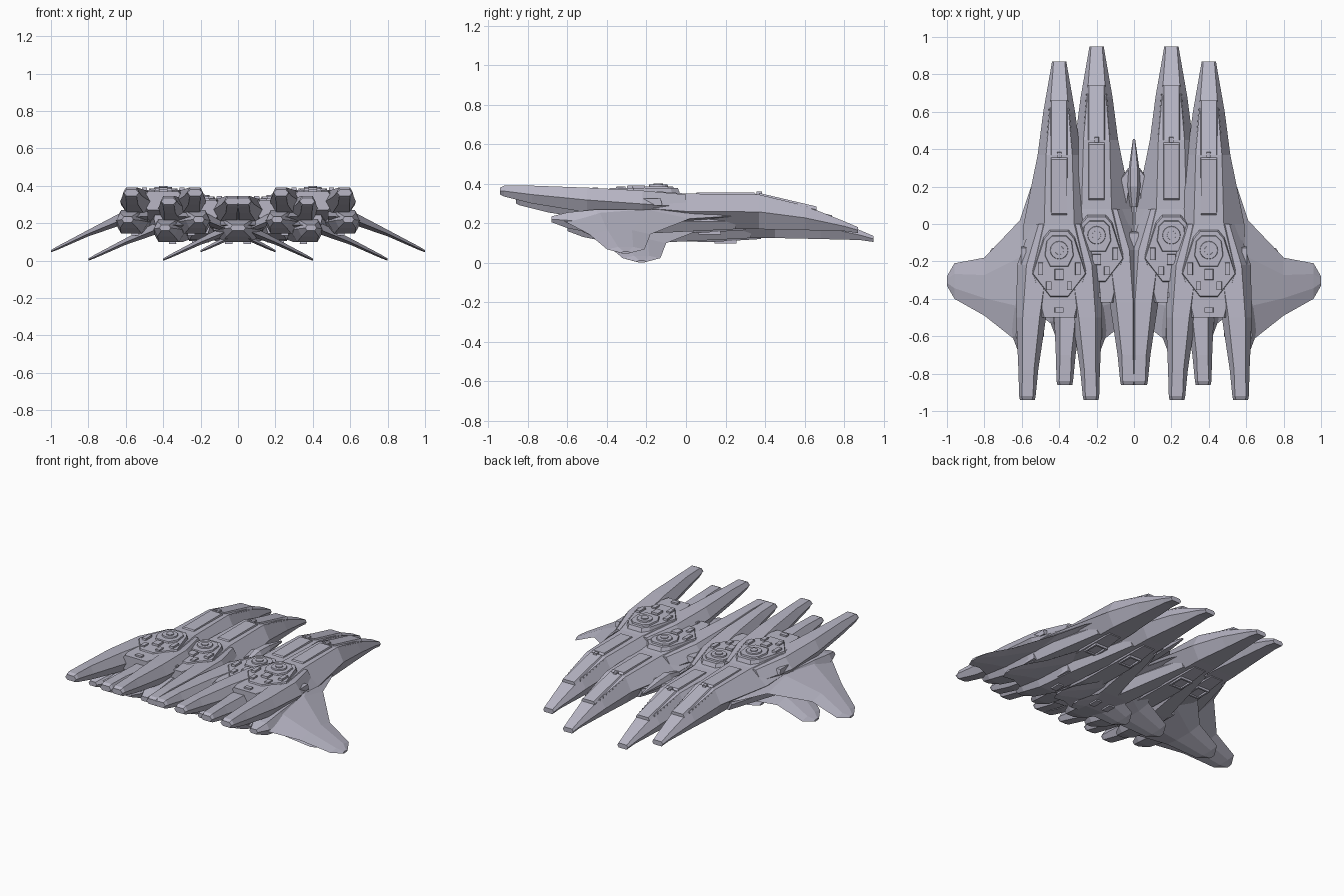
import bpy, bmesh, math
from mathutils import Vector

if "Cube" in bpy.data.objects:
    bpy.data.objects.remove(bpy.data.objects["Cube"])

COLOUR = (.48, .47, .56, 1)
hull_grey = bpy.data.materials.new("pale hull grey")
hull_grey.use_nodes = True
hull_grey.diffuse_color = COLOUR
hull_grey.node_tree.nodes["Principled BSDF"].inputs["Base Color"].default_value = COLOUR

SIDES = (-1, 1)


def loft(bm, rings):
    """Skin a list of closed rings and cap both ends."""
    rows = [[bm.verts.new(point) for point in ring] for ring in rings]
    for near, far in zip(rows, rows[1:]):
        for i in range(len(near)):
            bm.faces.new((near[i - 1], near[i], far[i], far[i - 1]))
    bm.faces.new(rows[0])
    bm.faces.new(reversed(rows[-1]))


def section(y, flat, waist, top, bottom, centre=0):
    """Six-sided section: flat top and bottom, wide waist halfway up."""
    middle = (top + bottom) / 2
    return [(centre - flat, y, top), (centre + flat, y, top), (centre + waist, y, middle),
            (centre + flat, y, bottom), (centre - flat, y, bottom), (centre - waist, y, middle)]


def slab(bm, outline, bottom, top, taper=.93):
    """Extrude a plan outline upward, shrinking it towards its centre."""
    centre = sum((Vector(point) for point in outline), Vector((0, 0))) / len(outline)
    loft(bm, [[(*centre.lerp(Vector(point), scale), z) for point in outline]
              for z, scale in ((bottom, 1), (top, taper))])


def plate(bm, half_outline, bottom, top):
    """Slab from the left half of its outline, mirrored."""
    other_half = [(-x, y) for x, y in reversed(half_outline)]
    slab(bm, half_outline + other_half, bottom, top)


def box(bm, x, y, bottom, top, width, length, taper=.9):
    corners = [(-1, -1), (1, -1), (1, 1), (-1, 1)]
    outline = [(x + i * width / 2, y + j * length / 2) for i, j in corners]
    slab(bm, outline, bottom, top, taper)


def disc(bm, y, radius, bottom, top, sides=16):
    angles = [math.tau * i / sides for i in range(sides)]
    outline = [(radius * math.cos(a), y + radius * math.sin(a)) for a in angles]
    slab(bm, outline, bottom, top)


def make_mesh(name, build, mirrored=False):
    bm = bmesh.new()
    build(bm)
    if mirrored:
        copy = bmesh.ops.duplicate(bm, geom=bm.verts[:] + bm.edges[:] + bm.faces[:])
        for item in copy["geom"]:
            if isinstance(item, bmesh.types.BMVert):
                item.co.x *= -1
    bmesh.ops.recalc_face_normals(bm, faces=bm.faces)
    mesh = bpy.data.meshes.new(name)
    bm.to_mesh(mesh)
    bm.free()
    mesh.materials.append(hull_grey)
    return mesh


def add_object(name, mesh, location=(0, 0, 0)):
    thing = bpy.data.objects.new(name, mesh)
    thing.location = location
    bpy.context.collection.objects.link(thing)


# Main hull, from the notch between the prongs to the tail tip
def build_hull(bm):
    loft(bm, [
        section(y=-.5, flat=.08, waist=.12, top=.37, bottom=.27),
        section(y=-.25, flat=.14, waist=.2, top=.37, bottom=.19),
        section(y=0, flat=.08, waist=.19, top=.35, bottom=.17),
        section(y=.37, flat=.07, waist=.115, top=.345, bottom=.17),
        section(y=.6, flat=.05, waist=.085, top=.29, bottom=.165),
        section(y=.8, flat=.035, waist=.05, top=.21, bottom=.16),
        section(y=.87, flat=.03, waist=.038, top=.18, bottom=.15)])


# Forward prongs, converging on the hull
def build_prong(bm):
    loft(bm, [
        section(y=-.94, centre=.17, flat=.025, waist=.04, top=.38, bottom=.345),
        section(y=-.92, centre=.17, flat=.03, waist=.044, top=.39, bottom=.335),
        section(y=-.78, centre=.165, flat=.03, waist=.053, top=.39, bottom=.3),
        section(y=-.5, centre=.15, flat=.045, waist=.08, top=.38, bottom=.255),
        section(y=-.22, centre=.12, flat=.055, waist=.105, top=.365, bottom=.23),
        section(y=0, centre=.07, flat=.04, waist=.08, top=.345, bottom=.22)])


# Lower pods slung beneath the prongs
def build_pod(bm):
    loft(bm, [
        section(y=-.68, centre=.19, flat=.02, waist=.03, top=.235, bottom=.205),
        section(y=-.6, centre=.185, flat=.045, waist=.065, top=.255, bottom=.175),
        section(y=-.45, centre=.17, flat=.055, waist=.09, top=.27, bottom=.145),
        section(y=-.25, centre=.15, flat=.055, waist=.09, top=.27, bottom=.145),
        section(y=.25, centre=.06, flat=.03, waist=.05, top=.25, bottom=.17)])


def wing_rib(x, rear, front, top, thick):
    """Flattened six-sided rib with sharp leading and trailing edges."""
    chord = front - rear
    inset_rear, inset_front = rear + chord * .3, front - chord * .3
    edge, bottom = top - thick * .6, top - thick
    return [(x, rear, edge), (x, inset_rear, top), (x, inset_front, top),
            (x, front, edge), (x, inset_front, bottom), (x, inset_rear, bottom)]


# Drooping wings, root to rounded tip
def build_wing(bm):
    loft(bm, [
        wing_rib(x=.08, rear=.32, front=-.6, top=.29, thick=.09),
        wing_rib(x=.15, rear=.2, front=-.64, top=.285, thick=.085),
        wing_rib(x=.21, rear=.02, front=-.64, top=.265, thick=.07),
        wing_rib(x=.4, rear=-.18, front=-.49, top=.165, thick=.035),
        wing_rib(x=.56, rear=-.21, front=-.4, top=.08, thick=.02),
        wing_rib(x=.6, rear=-.28, front=-.33, top=.057, thick=.012)])


# Raised command deck with stepped plates and a turret ring
def build_deck(bm):
    plate(bm, [(.05, -.03), (.085, -.07), (.15, -.27), (.05, -.4)], bottom=.35, top=.378)
    plate(bm, [(.04, -.06), (.07, -.09), (.08, -.17), (.05, -.23)], bottom=.37, top=.387)
    for radius, top in ((.05, .395), (.025, .4)):
        disc(bm, y=-.14, radius=radius, bottom=.38, top=top)
    box(bm, x=0, y=-.27, bottom=.37, top=.39, width=.05, length=.06)
    box(bm, x=0, y=-.46, bottom=.36, top=.38, width=.05, length=.03)
    for side in SIDES:
        box(bm, x=side * .1, y=-.24, bottom=.37, top=.39, width=.03, length=.07)
        box(bm, x=side * .055, y=-.33, bottom=.37, top=.387, width=.03, length=.05)


# Long dorsal panel with rows of small ports down the tail
def build_spine(bm):
    start, slope = .37, .235
    loft(bm, [section(y=y, flat=.04, waist=.05, top=.353 - slope * (y - start),
                      bottom=.32 - slope * (y - start)) for y in (start, .66)])
    box(bm, x=0, y=.2, bottom=.34, top=.356, width=.09, length=.32)
    box(bm, x=0, y=start, bottom=.34, top=.36, width=.025, length=.03)
    for side in SIDES:
        for i in range(1, 9):
            along = i * .03
            height = .335 - slope * along
            box(bm, x=side * (.07 - along * .07), y=start + along, bottom=height - .006,
                top=height + .006, width=.006, length=.008)


# Belly keel, bay frame, underside blocks and flank panels
def build_belly(bm):
    loft(bm, [
        section(y=-.42, flat=.04, waist=.05, top=.26, bottom=.19),
        section(y=-.25, flat=.06, waist=.08, top=.24, bottom=.155),
        section(y=.05, flat=.06, waist=.08, top=.22, bottom=.15),
        section(y=.3, flat=.04, waist=.055, top=.21, bottom=.165)])
    for side in SIDES:
        box(bm, x=side * .04, y=.12, bottom=.143, top=.175, width=.012, length=.11)
        box(bm, x=0, y=.12 + side * .05, bottom=.143, top=.175, width=.09, length=.012)
        box(bm, x=side * .15, y=-.38, bottom=.135, top=.17, width=.04, length=.07)
        box(bm, x=side * .2, y=-.25, bottom=.15, top=.2, width=.035, length=.1)
        box(bm, x=side * .19, y=-.2, bottom=.29, top=.325, width=.03, length=.16)


# Small winged dart in the gap between the two inner craft
def build_dart(bm):
    loft(bm, [
        section(y=.09, flat=.01, waist=.02, top=.235, bottom=.205),
        section(y=.2, flat=.02, waist=.035, top=.265, bottom=.205),
        section(y=.3, flat=.018, waist=.028, top=.26, bottom=.21),
        section(y=.455, flat=.004, waist=.006, top=.23, bottom=.22)])
    plate(bm, [(.03, .3), (.1, .21), (.09, .17), (.045, .1), (.03, .18)],
          bottom=.215, top=.235)


# Four copies of the same craft, the inner pair set back and lower
craft_parts = {
    "hull": make_mesh("hull", build_hull),
    "prongs": make_mesh("prongs", build_prong, mirrored=True),
    "lower_pods": make_mesh("lower_pods", build_pod, mirrored=True),
    "wings": make_mesh("wings", build_wing, mirrored=True),
    "command_deck": make_mesh("command_deck", build_deck),
    "dorsal_spine": make_mesh("dorsal_spine", build_spine),
    "belly": make_mesh("belly", build_belly),
}
for side, side_name in zip(SIDES, ("right", "left")):
    for part, mesh in craft_parts.items():
        add_object(f"{side_name}_outer_{part}", mesh, (side * .4, 0, 0))
        add_object(f"{side_name}_inner_{part}", mesh, (side * .2, .08, -.045))

add_object("centre_dart", make_mesh("centre_dart", build_dart))
